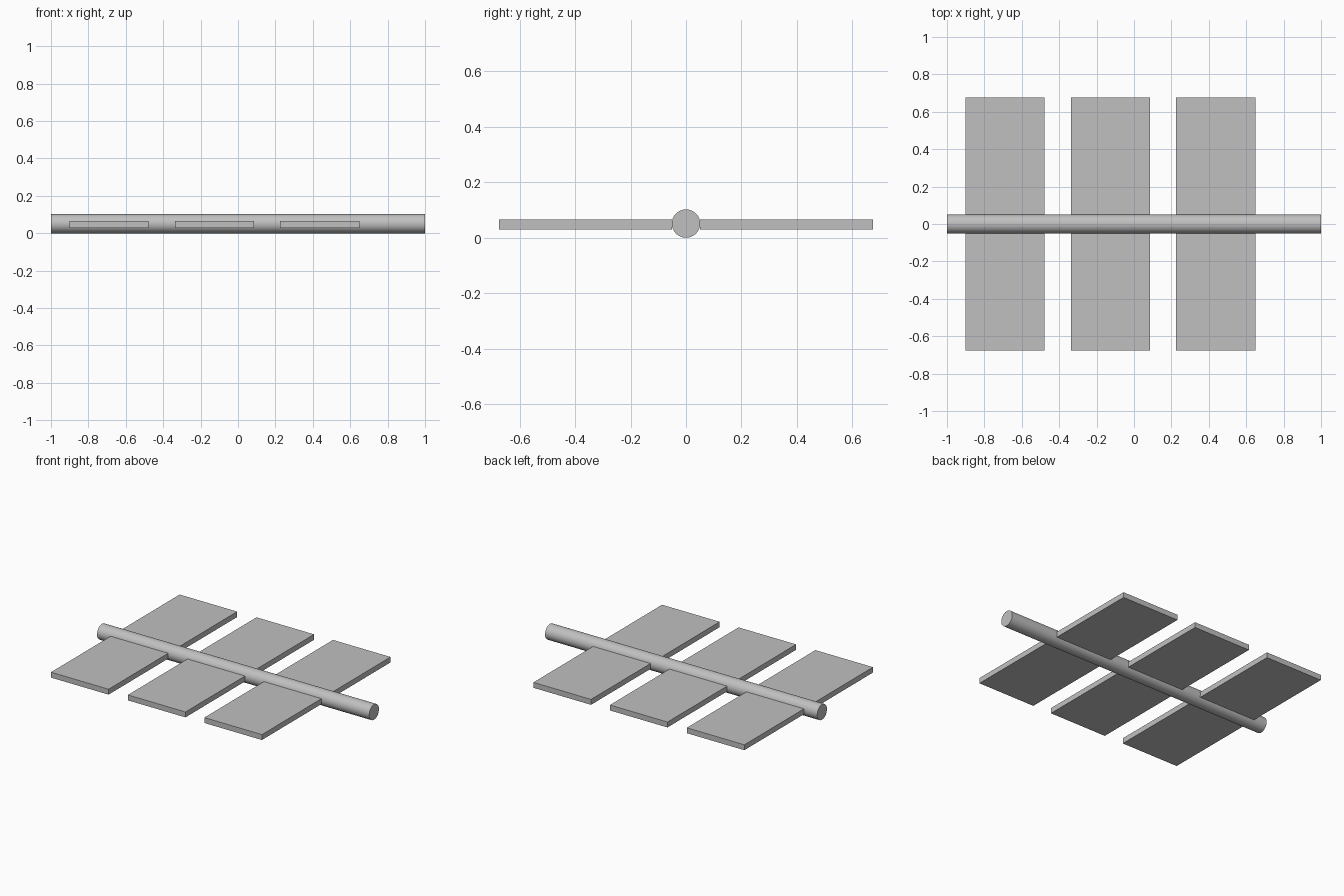
import bpy
import math

cube = bpy.data.objects.get("Cube")
if cube:
    bpy.data.objects.remove(cube, do_unlink=True)

GREY = (0.53, 0.53, 0.53, 1)
mat = bpy.data.materials.new("plain grey")
mat.use_nodes = True
mat.diffuse_color = GREY
mat.node_tree.nodes["Principled BSDF"].inputs["Base Color"].default_value = GREY

RADIUS = 0.051
PANEL_SIZE = (0.423, 0.625, 0.036)
PANEL_Z = 0.047
OUTER_Y = 0.675

# Central rod along x
bpy.ops.mesh.primitive_cylinder_add(vertices=64, radius=RADIUS, depth=2,
                                    location=(0, 0, RADIUS),
                                    rotation=(0, math.pi / 2, 0))
rod = bpy.context.object
rod.name = "rod"
rod.data.materials.append(mat)
bpy.ops.object.transform_apply(location=False, rotation=True, scale=True)
bpy.ops.object.shade_smooth_by_angle(angle=math.radians(30))


# Flat panels in pairs on both sides of the rod
def add_panel(name, x, side):
    y = side * (OUTER_Y - PANEL_SIZE[1] / 2)
    bpy.ops.mesh.primitive_cube_add(size=1, location=(x, y, PANEL_Z))
    panel = bpy.context.object
    panel.name = name
    panel.scale = PANEL_SIZE
    bpy.ops.object.transform_apply(location=False, rotation=False, scale=True)
    panel.data.materials.append(mat)


for place, x in (("right", -0.69), ("middle", -0.125), ("left", 0.437)):
    for end, side in (("front", -1), ("back", 1)):
        add_panel(f"{end}_{place}_panel", x, side)
